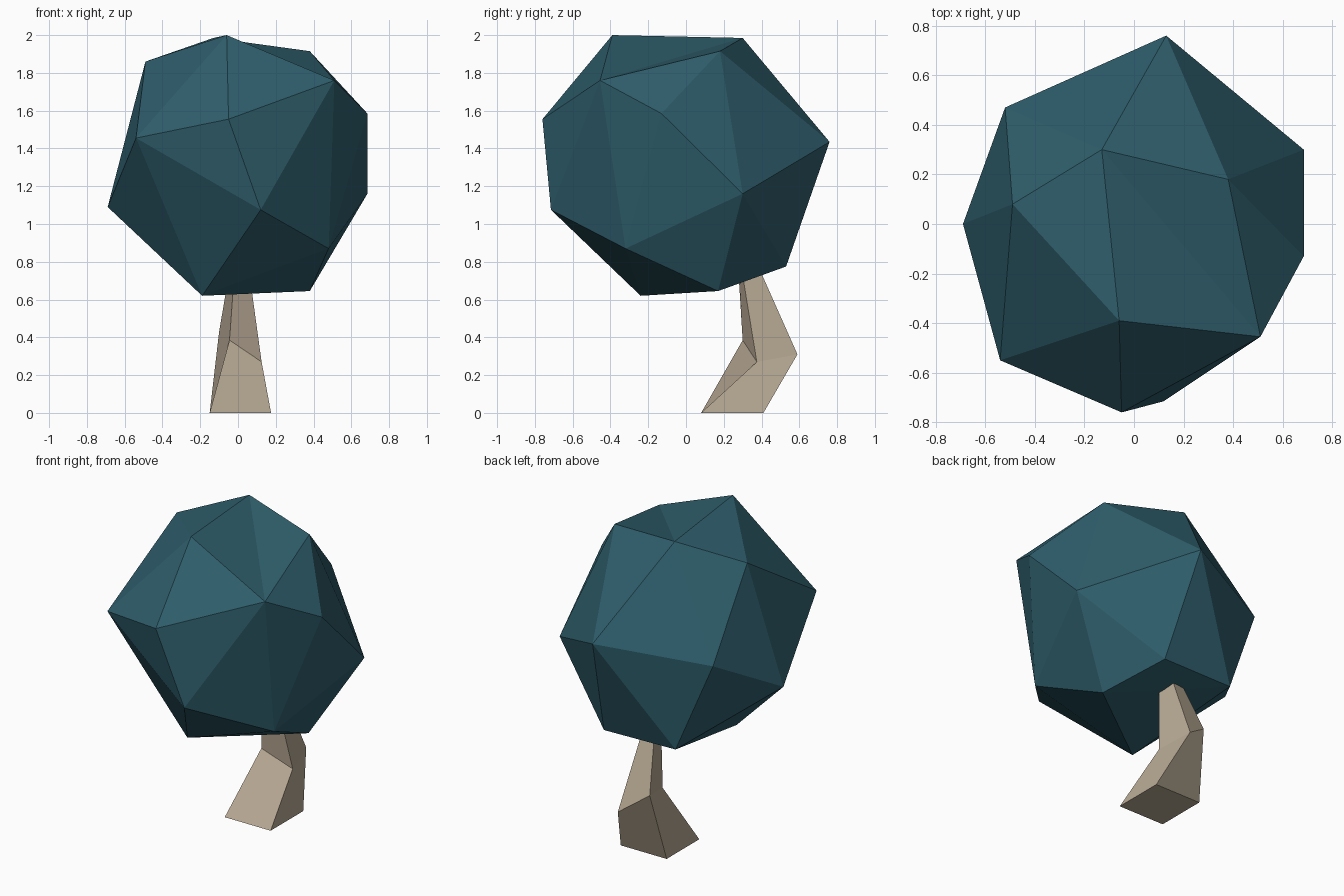
import bpy, bmesh

if "Cube" in bpy.data.objects:
    bpy.data.objects.remove(bpy.data.objects["Cube"])


def add_object(name, bm, color):
    bmesh.ops.recalc_face_normals(bm, faces=bm.faces)
    mesh = bpy.data.meshes.new(name)
    bm.to_mesh(mesh)
    bm.free()
    obj = bpy.data.objects.new(name, mesh)
    bpy.context.collection.objects.link(obj)
    mat = bpy.data.materials.new(name + "_color")
    mat.diffuse_color = (*color, 1)
    mat.use_nodes = True
    mat.node_tree.nodes["Principled BSDF"].inputs["Base Color"].default_value = mat.diffuse_color
    mesh.materials.append(mat)
    return obj


# Foliage: faceted boulder-like crown, convex hull of its corner points
crown = [
    (-.06, -.39, 2.0), (-.13, .30, 1.985), (.38, .18, 1.915), (-.49, .08, 1.86),
    (.51, -.455, 1.76), (.685, -.13, 1.585), (-.05, -.76, 1.555), (-.54, -.55, 1.455),
    (.13, .76, 1.435), (-.52, .47, 1.355), (.685, .30, 1.16), (-.69, 0, 1.09),
    (.12, -.715, 1.075), (.48, -.32, .87), (-.29, .52, .78), (.21, .53, .775),
    (.38, .17, .645), (-.19, -.24, .62),
]
bm = bmesh.new()
verts = [bm.verts.new(p) for p in crown]
bmesh.ops.convex_hull(bm, input=verts)
# The crease on top runs back-to-front: turn the diagonal of that quad
edge = bm.edges.get((verts[0], verts[2]))
if edge:
    bmesh.ops.rotate_edges(bm, edges=[edge])
add_object("foliage", bm, (.028, .113, .15))

# Trunk: four-sided bent post, lofted through three rings
rings = [
    [(-.15, .08, 0), (.175, .08, 0), (.175, .41, 0), (-.15, .41, 0)],
    [(-.045, .30, .385), (.125, .375, .27), (.07, .59, .31), (-.10, .51, .43)],
    [(-.01, .27, .87), (.045, .28, .85), (.03, .35, .85), (-.025, .34, .87)],
]
bm = bmesh.new()
loops = [[bm.verts.new(p) for p in ring] for ring in rings]
for low, high in zip(loops, loops[1:]):
    for i in range(4):
        j = (i + 1) % 4
        bm.faces.new((low[i], low[j], high[j], high[i]))
bm.faces.new(loops[0][::-1])
bm.faces.new(loops[-1])
add_object("trunk", bm, (.47, .39, .29))
